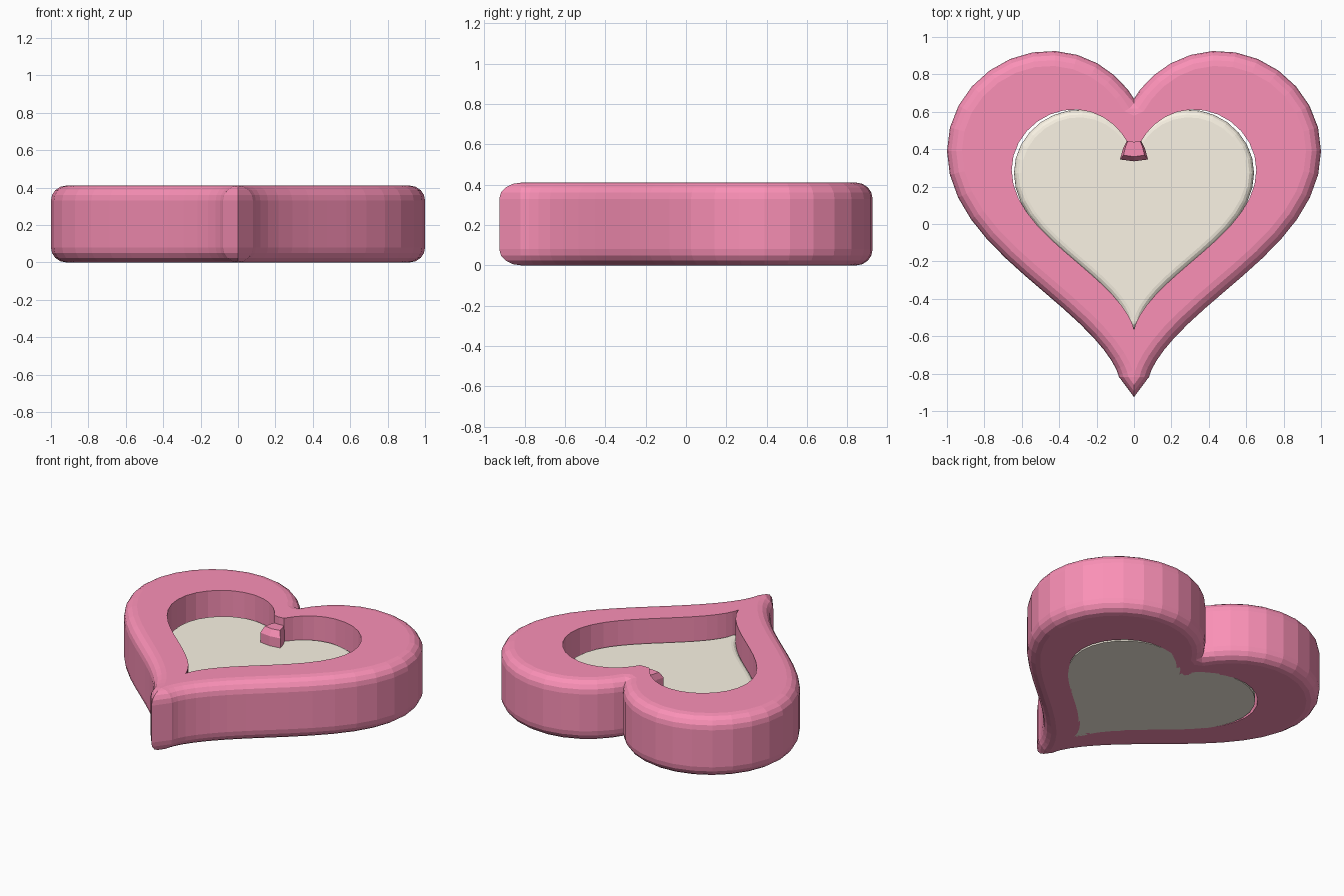
import bpy, bmesh
from math import sin, cos, pi, hypot

if "Cube" in bpy.data.objects:
    bpy.data.objects.remove(bpy.data.objects["Cube"])

N = 32  # samples along each half of a heart


def heart(s, c, d=0.0, xmin=0.0):
    """Heart outline of size s, raised by c, pushed outward by d, with a clean cleft and tip."""
    half = []
    for i in range(N + 1):
        t = min(max(pi * i / N, 0.001), pi - 0.001)
        x = sin(t) ** 3
        y = (13 * cos(t) - 5 * cos(2 * t) - 2 * cos(3 * t) - cos(4 * t)) / 16
        tx = 3 * sin(t) ** 2 * cos(t)
        ty = (-13 * sin(t) + 10 * sin(2 * t) + 6 * sin(3 * t) + 4 * sin(4 * t)) / 16
        n = hypot(tx, ty)
        half.append((s * x - d * ty / n, s * y + c + d * tx / n))
    # collapse the part of the cleft that crosses the centre line
    k = next(i for i, p in enumerate(half) if p[0] > xmin and i > 0)
    (x0, y0), (x1, y1) = half[k - 1], half[k]
    cy = y0 + (y1 - y0) * min(max((xmin - x0) / (x1 - x0), 0), 1)
    half[:k] = [(0, cy)] * k
    half.append((0, -1.0625 * s + c - 1.35 * d))
    return half + [(-x, y) for x, y in reversed(half[1:-1])]


def loft(name, rings, color, closed=False):
    """Skin a list of (outline, z) rings; cap the ends or join last to first."""
    bm = bmesh.new()
    loops = [[bm.verts.new((x, y, z)) for x, y in pts] for pts, z in rings]
    pairs = list(zip(loops, loops[1:]))
    if closed:
        pairs.append((loops[-1], loops[0]))
    for a, b in pairs:
        for i in range(len(a)):
            j = (i + 1) % len(a)
            bm.faces.new((a[i], a[j], b[j], b[i]))
    if not closed:
        bm.faces.new(loops[0])
        bm.faces.new(loops[-1])
    bmesh.ops.remove_doubles(bm, verts=bm.verts, dist=0.0005)
    bmesh.ops.recalc_face_normals(bm, faces=bm.faces)
    me = bpy.data.meshes.new(name)
    bm.to_mesh(me)
    bm.free()
    ob = bpy.data.objects.new(name, me)
    bpy.context.collection.objects.link(ob)
    me.materials.append(color)
    return ob


def material(name, rgb):
    m = bpy.data.materials.new(name)
    m.diffuse_color = (*rgb, 1)
    m.use_nodes = True
    m.node_tree.nodes["Principled BSDF"].inputs["Base Color"].default_value = m.diffuse_color
    return m


pink = material("pink", (0.96, 0.28, 0.47))
cream = material("cream", (0.96, 0.9, 0.78))

H, R, SEG = 0.41, 0.08, 4

# frame: rounded outside, straight hole wall
rings = []
for k in range(SEG + 1):
    a = pi / 2 * k / SEG
    d = R * sin(a)
    rings.append((heart(0.92, 0.16, d, 0.04 * (1 - sin(a))), R - R * cos(a)))
rings += [(pts, H - z) for pts, z in reversed(rings)]
hole = heart(0.654, 0.125, 0, 0.035)
rings += [(hole, H), (hole, 0)]
loft("heart_frame", rings, pink, closed=True)

# recessed panel with a softened upper edge
r = 0.04
panel = [(heart(0.602, 0.122, r), 0.0)]
for k in range(SEG + 1):
    a = pi / 2 * k / SEG
    panel.append((heart(0.602, 0.122, r * cos(a), 0.03 * sin(a)), 0.215 + r * sin(a)))
loft("heart_panel", panel, cream)

# small flared wedge below the cleft
side = [(0, 0.5), (0.035, 0.45), (0.06, 0.4), (0.075, 0.345), (0, 0.335)]
wedge = side + [(-x, y) for x, y in reversed(side[1:-1])]
top = [(x * 0.75, 0.5 + (y - 0.5) * 0.85) for x, y in wedge]
loft("cleft_wedge", [(wedge, 0.1), (wedge, 0.32), (top, 0.36)], pink)
